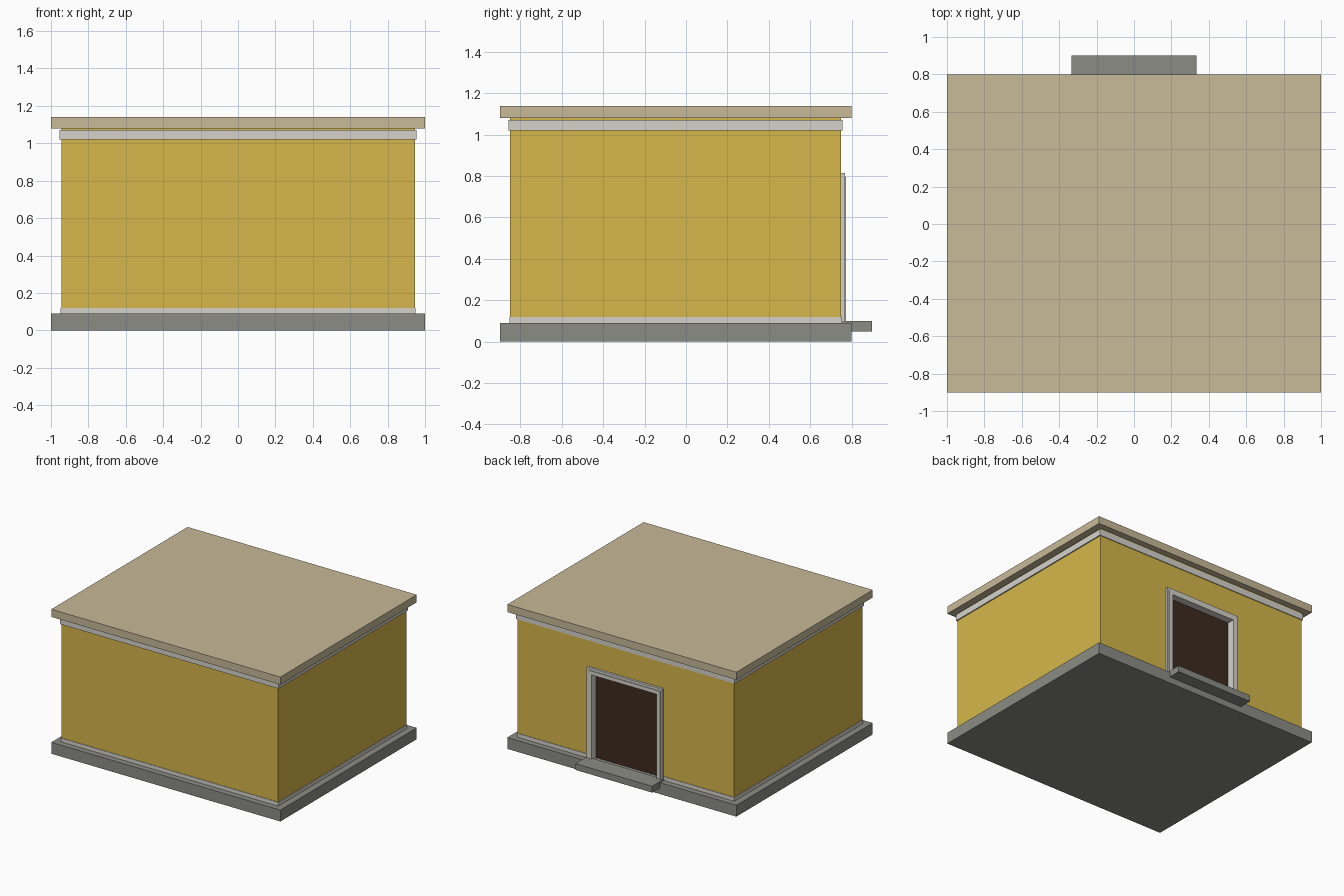
import bpy

if "Cube" in bpy.data.objects:
    bpy.data.objects.remove(bpy.data.objects["Cube"])


def material(name, rgb):
    m = bpy.data.materials.new(name)
    m.diffuse_color = (*rgb, 1)
    m.use_nodes = True
    m.node_tree.nodes["Principled BSDF"].inputs["Base Color"].default_value = m.diffuse_color
    return m


OCHRE = material("ochre_wall", (0.672, 0.474, 0.070))
TAN = material("tan_roof", (0.578, 0.491, 0.314))
STONE = material("grey_stone", (0.262, 0.262, 0.238))
PALE = material("pale_trim", (0.672, 0.651, 0.597))
BROWN = material("dark_door", (0.047, 0.024, 0.014))


def box(name, x, y, z, mat):
    """Box given by its (min, max) range on each axis."""
    bpy.ops.mesh.primitive_cube_add(size=1)
    ob = bpy.context.object
    ob.name = name
    ranges = (x, y, z)
    for v in ob.data.vertices:
        v.co = [r[1] if c > 0 else r[0] for c, r in zip(v.co, ranges)]
    if mat:
        ob.data.materials.append(mat)
    return ob


# Main slabs and body
box("foundation", (-1, 1), (-0.9, 0.8), (0, 0.09), STONE)
box("roof", (-1, 1), (-0.9, 0.8), (1.08, 1.14), TAN)
walls = box("walls", (-0.945, 0.945), (-0.85, 0.75), (0.09, 1.08), OCHRE)

# Recess for the door in the back wall
cutter = box("doorway_cutter", (-0.3, 0.3), (0.70, 0.85), (0.05, 0.78), None)
cutter.hide_render = True
cutter.hide_viewport = True
cut = walls.modifiers.new("doorway", 'BOOLEAN')
cut.operation = 'DIFFERENCE'
cut.solver = 'EXACT'
cut.object = cutter

# Cornice band below the roof
box("cornice", (-0.954, 0.954), (-0.859, 0.756), (1.02, 1.07), PALE)

# Skirting, interrupted at the doorway
Z = (0.09, 0.12)
box("skirting_front", (-0.949, 0.949), (-0.854, -0.84), Z, PALE)
for side, s in (("left", -1), ("right", 1)):
    box("skirting_" + side, sorted((s * 0.935, s * 0.949)), (-0.84, 0.754), Z, PALE)
    box("skirting_back_" + side, sorted((s * 0.32, s * 0.935)), (0.74, 0.754), Z, PALE)

# Door leaf, two-stepped casing and doorstep
box("door", (-0.3, 0.3), (0.69, 0.715), (0.09, 0.78), BROWN)
for side, s in (("left", -1), ("right", 1)):
    box("door_jamb_" + side, sorted((s * 0.285, s * 0.317)), (0.70, 0.774), (0.09, 0.765), PALE)
    box("door_casing_" + side, sorted((s * 0.30, s * 0.33)), (0.74, 0.768), (0.09, 0.78), PALE)
box("door_head", (-0.317, 0.317), (0.70, 0.774), (0.765, 0.795), PALE)
box("door_casing_head", (-0.33, 0.33), (0.74, 0.768), (0.78, 0.814), PALE)
box("doorstep", (-0.335, 0.335), (0.755, 0.9), (0.05, 0.10), STONE)
